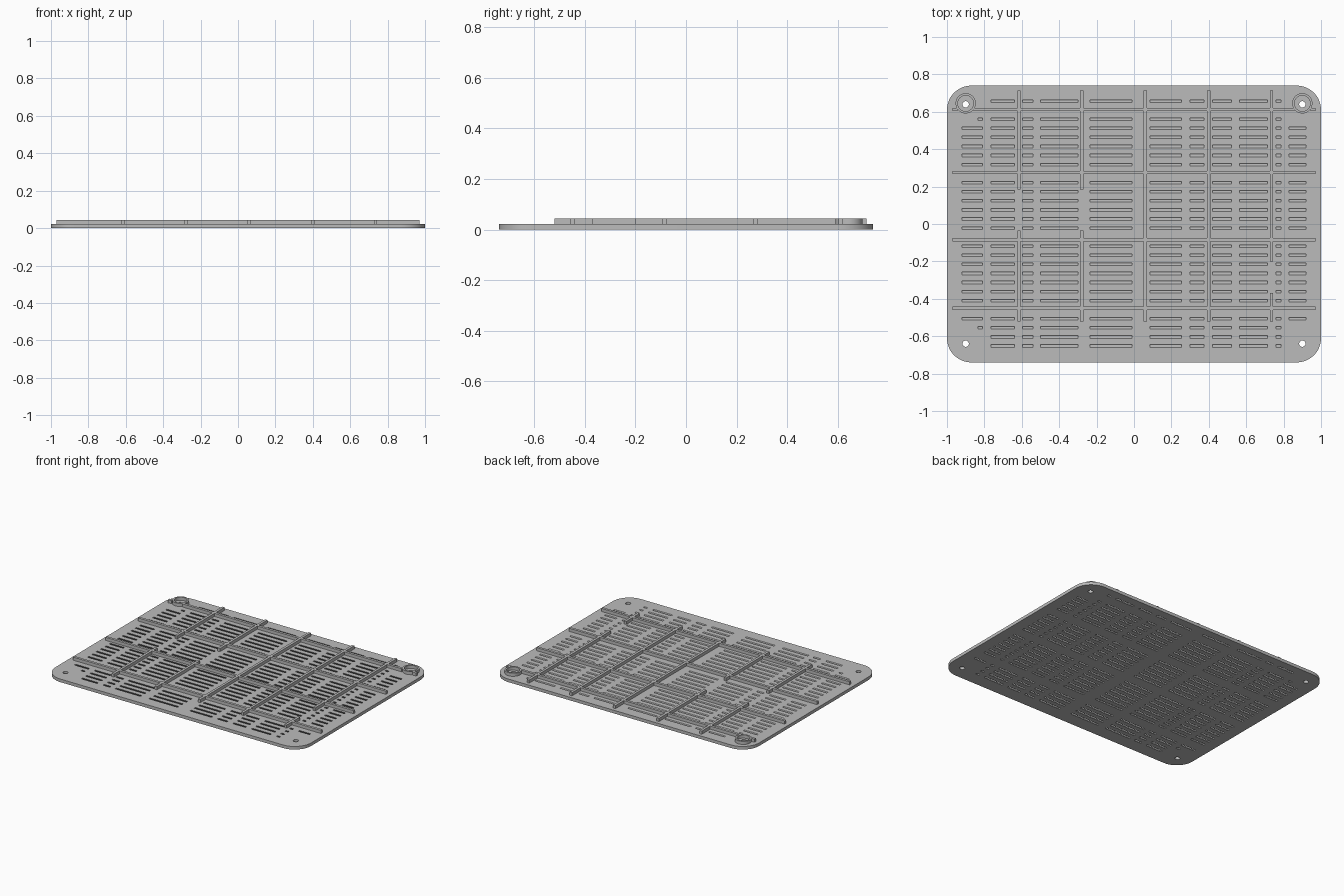
import bpy, bmesh, math
from mathutils import Vector

cube = bpy.data.objects.get("Cube")
if cube:
    bpy.data.objects.remove(cube)

grey = bpy.data.materials.new("plain_grey")
grey.use_nodes = True
grey.diffuse_color = (0.5, 0.5, 0.5, 1)
grey.node_tree.nodes["Principled BSDF"].inputs["Base Color"].default_value = (0.5, 0.5, 0.5, 1)

TOP, RIB_TOP = 0.022, 0.044
HX, HY, CORNER = 1.0, 0.74, 0.13
HOLE_X, HOLE_Y = 0.9, 0.64


def finish(name, bm):
    bmesh.ops.recalc_face_normals(bm, faces=bm.faces)
    mesh = bpy.data.meshes.new(name)
    bm.to_mesh(mesh)
    bm.free()
    mesh.materials.append(grey)
    ob = bpy.data.objects.new(name, mesh)
    bpy.context.collection.objects.link(ob)
    return ob


def prism(bm, outline, z0, z1, lean=0.0):
    """Extrude an outline from z1 down to z0, leaning towards +y below the plate top."""
    rings = [[bm.verts.new((x, y + lean * (TOP - z), z)) for x, y in outline] for z in (z0, z1)]
    bm.faces.new(rings[0][::-1])
    bm.faces.new(rings[1])
    n = len(outline)
    for i in range(n):
        j = (i + 1) % n
        bm.faces.new((rings[0][i], rings[0][j], rings[1][j], rings[1][i]))


def rect(x0, x1, y0, y1):
    return [(x0, y0), (x1, y0), (x1, y1), (x0, y1)]


def circle(cx, cy, r, n=32):
    return [(cx + r * math.cos(math.tau * i / n), cy + r * math.sin(math.tau * i / n)) for i in range(n)]


def combine(ob, tool, operation):
    """Apply a boolean and remove the tool object."""
    mod = ob.modifiers.new("combine", 'BOOLEAN')
    mod.operation, mod.solver, mod.object = operation, 'EXACT', tool
    tool.hide_render = True
    graph = bpy.context.evaluated_depsgraph_get()
    mesh = bpy.data.meshes.new_from_object(ob.evaluated_get(graph))
    ob.modifiers.clear()
    ob.data = mesh
    bpy.data.objects.remove(tool)


# Rounded base plate
outline = []
for k, (sx, sy) in enumerate(((1, 1), (-1, 1), (-1, -1), (1, -1))):
    for i in range(13):
        a = math.pi / 2 * (k + i / 12)
        outline.append((sx * (HX - CORNER) + CORNER * math.cos(a),
                        sy * (HY - CORNER) + CORNER * math.sin(a)))
bm = bmesh.new()
prism(bm, outline, 0, TOP)
plate = finish("base_plate", bm)

# Leaning ventilation slots and corner screw holes, cut through the plate
columns = [(-0.92, -0.81), (-0.765, -0.64), (-0.595, -0.54), (-0.5, -0.3), (-0.235, -0.01),
           (0.085, 0.255), (0.3, 0.375), (0.42, 0.52), (0.565, 0.715), (0.76, 0.785), (0.83, 0.92)]
SLOT = 0.007
bm = bmesh.new()
for row in range(28):
    if row in (1, 8, 15, 23):      # rows covered by the long ribs
        continue
    y = 0.657 - 0.0485 * row
    for x0, x1 in columns:
        if abs(x0 + x1) > 1.6:     # outer columns stop short of the corners
            if row < 2 or row > 25:
                continue
            if row in (2, 25):
                if x0 > 0:
                    continue
                x0 = -0.835
        prism(bm, rect(x0, x1, y - SLOT, y + SLOT), -0.005, TOP + 0.005, lean=0.75)
for sx in (-1, 1):
    for sy in (-1, 1):
        prism(bm, circle(sx * HOLE_X, sy * HOLE_Y, 0.017), -0.01, TOP + 0.01)
combine(plate, finish("plate_cutter", bm), 'DIFFERENCE')

# Stiffening ribs
W = 0.009
BASE = TOP - 0.002
bm = bmesh.new()
for y in (0.612, 0.275, -0.085, -0.45):
    spans = [(-0.97, 0.97)] if y < 0.6 else [(-0.97, -0.943), (-0.857, 0.857), (0.943, 0.97)]
    for x0, x1 in spans:
        prism(bm, rect(x0, x1, y - W, y + W), BASE, RIB_TOP)
ribs = finish("stiffening_ribs", bm)

bm = bmesh.new()
BACK, FRONT = 0.715, -0.52
for x, gap in ((-0.615, (-0.035, 0.185)), (-0.28, (-0.035, 0.185)), (0.06, None),
               (0.4, None), (0.735, (-0.37, -0.2))):
    spans = [(FRONT, gap[0]), (gap[1], BACK)] if gap else [(FRONT, BACK)]
    for y0, y1 in spans:
        prism(bm, rect(x - W, x + W, y0, y1), BASE, RIB_TOP)
combine(ribs, finish("cross_ribs", bm), 'UNION')

# Raised rings around the two back screw holes
for side, sx in (("left", 1), ("right", -1)):
    bm = bmesh.new()
    prism(bm, circle(sx * HOLE_X, HOLE_Y + 0.005, 0.054, 40), BASE, RIB_TOP)
    ring = finish(side + "_screw_ring", bm)
    bm = bmesh.new()
    prism(bm, circle(sx * HOLE_X, HOLE_Y + 0.005, 0.042, 40), 0, RIB_TOP + 0.01)
    combine(ring, finish("ring_cutter", bm), 'DIFFERENCE')

# Smooth the rounded walls, keep the edges sharp
bpy.ops.object.select_all(action='DESELECT')
for ob in bpy.context.collection.objects:
    if ob.type == 'MESH' and ob.data.materials and ob.data.materials[0] == grey:
        ob.select_set(True)
        bpy.context.view_layer.objects.active = ob
bpy.ops.object.shade_smooth_by_angle(angle=math.radians(30))
